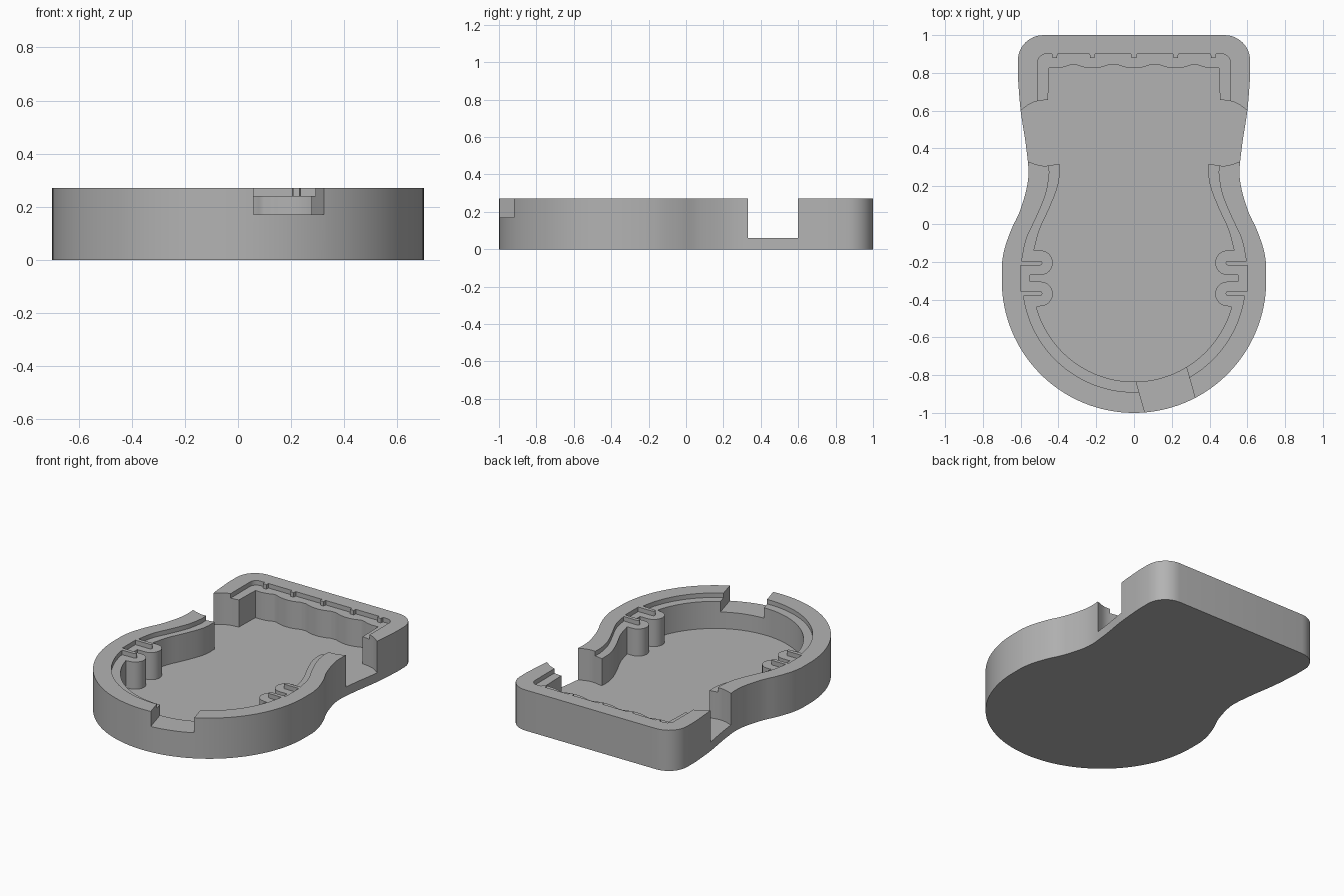
import bpy, bmesh, math
from mathutils import Vector

cube = bpy.data.objects.get("Cube")
if cube:
    bpy.data.objects.remove(cube, do_unlink=True)

TOP, LEDGE, SILL, FLOOR = 0.27, 0.24, 0.17, 0.06
OVER = 0.4                                   # cutters reach past the rim
HUB = -0.3                                   # centre of the round end
TEETH = (0.0, 0.22, 0.42)

grey = bpy.data.materials.new("plain grey")
grey.use_nodes = True
colour = (0.45, 0.45, 0.45, 1)
grey.diffuse_color = colour
grey.node_tree.nodes["Principled BSDF"].inputs["Base Color"].default_value = colour


def arc(cx, cy, r, a0, a1, n=8):
    """Points on an arc, angles in degrees."""
    angles = [math.radians(a0 + (a1 - a0) * i / n) for i in range(n + 1)]
    return [(cx + r * math.cos(a), cy + r * math.sin(a)) for a in angles]


def spline(pts, n=6):
    """Smooth curve through the points."""
    p = [Vector(q) for q in pts]
    p = [2 * p[0] - p[1]] + p + [2 * p[-1] - p[-2]]
    out = []
    for a, b, c, d in zip(p, p[1:], p[2:], p[3:]):
        for i in range(n):
            t = i / n
            out.append(tuple(0.5 * (2 * b + (c - a) * t + (2 * a - 5 * b + 4 * c - d) * t ** 2
                                    + (3 * b - a - 3 * c + d) * t ** 3)))
    return out + [tuple(p[-2])]


def mirrored(half):
    """Close a right-hand half profile that runs from back to front."""
    return half + [(-x, y) for x, y in reversed(half) if x > 1e-4]


def prism(name, pts, z0, z1):
    bm = bmesh.new()
    face = bm.faces.new([bm.verts.new((x, y, z0)) for x, y in pts])
    ext = bmesh.ops.extrude_face_region(bm, geom=[face])
    moved = [v for v in ext["geom"] if isinstance(v, bmesh.types.BMVert)]
    bmesh.ops.translate(bm, vec=(0, 0, z1 - z0), verts=moved)
    bmesh.ops.remove_doubles(bm, verts=bm.verts, dist=1e-5)
    bmesh.ops.recalc_face_normals(bm, faces=bm.faces)
    mesh = bpy.data.meshes.new(name)
    bm.to_mesh(mesh)
    bm.free()
    mesh.materials.append(grey)
    obj = bpy.data.objects.new(name, mesh)
    bpy.context.collection.objects.link(obj)
    return obj


# Outer wall: rounded square end, waist, round end
outline = [(0, 1)] + arc(0.48, 0.865, 0.135, 90, 0)
outline += spline([(0.615, 0.78), (0.6, 0.6), (0.57, 0.4), (0.56, 0.24), (0.6, 0.08),
                   (0.65, -0.03), (0.685, -0.13), (0.7, -0.21)])
outline += arc(0, HUB, 0.7, 0, -90, 32)

# Deep pocket: scalloped back, waist, two rounded tabs, round end
pocket = []
for i in range(46):
    x = i / 100
    d = min(abs(x - t) for t in TEETH)
    pocket.append((x, 0.845 - 0.02 * max(0, 1 - (d / 0.09) ** 2)))
pocket += [(0.455, 0.66)]
pocket += spline([(0.395, 0.32), (0.395, 0.25), (0.41, 0.18), (0.45, 0.08), (0.5, -0.03),
                  (0.53, -0.14)])
for y in (-0.205, -0.37):
    pocket += arc(0.495, y, 0.065, 90, 270, 12)
    if y > HUB:
        pocket += [(0.55, y - 0.065), (0.55, y - 0.1)]
pocket += arc(0, HUB, 0.535, -15, -90, 28)

# Shallow ledge: toothed back, waist, two thin slots, round end
ledge = [(0, 0.88)]
for t in TEETH:
    if t:
        ledge += [(t - 0.015, 0.9), (t - 0.012, 0.88), (t + 0.012, 0.88)]
    else:
        ledge += [(0.012, 0.88)]
    ledge += [(t + 0.015, 0.9)]
ledge += arc(0.465, 0.855, 0.045, 90, 0) + [(0.51, 0.655)]
ledge += spline([(0.45, 0.31), (0.45, 0.25), (0.47, 0.15), (0.52, 0.03), (0.57, -0.08),
                 (0.595, -0.196)])
for y in (-0.207, -0.368):
    ledge += arc(0.497, y, 0.012, 90, 270, 6)
    ledge += [(0.6, -0.219), (0.6, -0.356)] if y > HUB else []
ledge += arc(0, HUB, 0.59, -8, -90, 28)

# Side gaps with curved ends
gap = [(0, 0.66)] + spline([(0.44, 0.66), (0.53, 0.645), (0.6, 0.6), (0.72, 0.49)])
gap += spline([(0.72, 0.39), (0.56, 0.33), (0.48, 0.308), (0.4, 0.318)]) + [(0, 0.318)]

# Slanted opening in the front rim
opening = [(-0.01, -0.76), (0.073, -1.05), (0.36, -1.05), (0.255, -0.68)]

tray = prism("tray", mirrored(outline), 0, TOP)
cutters = [prism("pocket_cutter", mirrored(pocket), FLOOR, OVER),
           prism("ledge_cutter", mirrored(ledge), LEDGE, OVER),
           prism("side_gap_cutter", mirrored(gap), FLOOR, OVER),
           prism("front_opening_cutter", opening, SILL, OVER)]
for cutter in cutters:
    cutter.hide_render = True
    mod = tray.modifiers.new(cutter.name, "BOOLEAN")
    mod.operation = "DIFFERENCE"
    mod.solver = "EXACT"
    mod.object = cutter

# Bake the cuts and drop the cutters
bpy.context.view_layer.update()
baked = bpy.data.meshes.new_from_object(
    tray.evaluated_get(bpy.context.evaluated_depsgraph_get()))
tray.modifiers.clear()
tray.data = baked
for cutter in cutters:
    bpy.data.objects.remove(cutter, do_unlink=True)

bpy.ops.object.select_all(action="DESELECT")
tray.select_set(True)
bpy.context.view_layer.objects.active = tray
bpy.ops.object.shade_smooth_by_angle(angle=math.radians(25))
